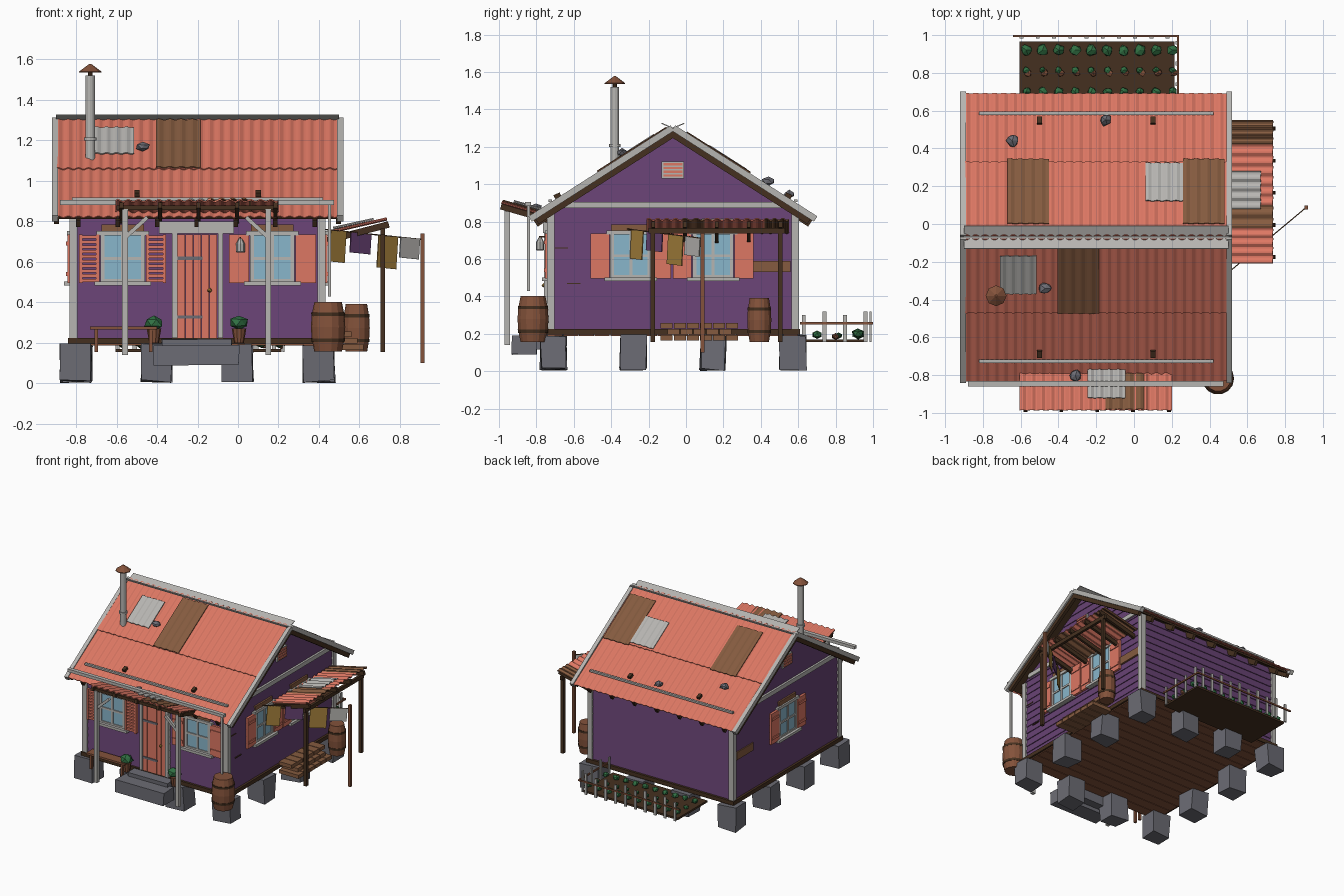
import bpy, bmesh, math, random
from mathutils import Vector as V

if "Cube" in bpy.data.objects:
    bpy.data.objects.remove(bpy.data.objects["Cube"])

random.seed(4)

def mat(name, r, g, b):
    m = bpy.data.materials.new(name)
    m.diffuse_color = (r, g, b, 1)
    m.use_nodes = True
    m.node_tree.nodes["Principled BSDF"].inputs["Base Color"].default_value = m.diffuse_color
    return m

PURPLE = mat("purple paint", .138, .055, .172)
CORAL = mat("coral", .72, .185, .125)
RUST = mat("rust brown", .235, .105, .05)
WHITE = mat("weathered white", .47, .46, .44)
DARK = mat("dark wood", .06, .03, .014)
STONE = mat("stone grey", .15, .15, .175)
GLASS = mat("pale glass", .25, .47, .6)
GREEN = mat("leaf green", .03, .16, .055)
OCHRE = mat("ochre cloth", .38, .22, .045)
BARREL = mat("red brown wood", .23, .085, .043)

def make(name, m, bm):
    bmesh.ops.recalc_face_normals(bm, faces=bm.faces)
    me = bpy.data.meshes.new(name)
    bm.to_mesh(me)
    bm.free()
    me.materials.append(m)
    ob = bpy.data.objects.new(name, me)
    bpy.context.collection.objects.link(ob)
    return ob

def box(name, m, x0, x1, y0, y1, z0, z1, jitter=0):
    bm = bmesh.new()
    bmesh.ops.create_cube(bm, size=1)
    for v in bm.verts:
        v.co = V(((x0 + x1) / 2 + v.co.x * (x1 - x0), (y0 + y1) / 2 + v.co.y * (y1 - y0),
                  (z0 + z1) / 2 + v.co.z * (z1 - z0)))
        v.co += V([random.uniform(-jitter, jitter) for _ in range(3)])
    return make(name, m, bm)

def beam(name, m, a, b, w, h):
    """Board from a to b, w wide sideways and h deep."""
    a, b = V(a), V(b)
    d = (b - a).normalized()
    side = V((0, 0, 1)).cross(d).normalized()
    up = d.cross(side)
    bm = bmesh.new()
    bmesh.ops.create_cube(bm, size=1)
    for v in bm.verts:
        v.co = (a + b) / 2 + d * v.co.x * (b - a).length + side * v.co.y * w + up * v.co.z * h
    return make(name, m, bm)

def lathe(name, m, c, profile, n=12):
    """Closed turned shape from (radius, height) pairs."""
    bm = bmesh.new()
    rings = [[bm.verts.new((c[0] + r * math.cos(t * math.tau / n), c[1] + r * math.sin(t * math.tau / n), z))
              for t in range(n)] for r, z in profile]
    for p, q in zip(rings, rings[1:]):
        for i in range(n):
            bm.faces.new((p[i], p[(i + 1) % n], q[(i + 1) % n], q[i]))
    bm.faces.new(rings[0])
    bm.faces.new(rings[-1])
    return make(name, m, bm)

def blob(name, m, c, r, squash=.8):
    bm = bmesh.new()
    bmesh.ops.create_icosphere(bm, subdivisions=1, radius=r)
    for v in bm.verts:
        v.co = v.co * random.uniform(.75, 1.15)
        v.co = V(c) + V((v.co.x, v.co.y, v.co.z * squash))
    return make(name, m, bm)

def sheet(name, m, a, b, c, amp=.006):
    """Corrugated sheet: a-b is the wavy edge, a-c the straight run."""
    a, b, c = V(a), V(b), V(c)
    nrm = (b - a).cross(c - a).normalized()
    nrm = -nrm if nrm.z < 0 else nrm
    n = max(6, round((b - a).length / .05) * 6)
    bm = bmesh.new()
    rows = []
    for i in range(n + 1):
        p = a + (b - a) * i / n + nrm * amp * math.sin(i * math.tau / 6)
        rows.append([bm.verts.new(p + off + nrm * t) for off, t in
                     ((V(), 0), (c - a, 0), (c - a, -.006), (V(), -.006))])
    for p, q in zip(rows, rows[1:]):
        for k in range(4):
            bm.faces.new((p[k], p[(k + 1) % 4], q[(k + 1) % 4], q[k]))
    bm.faces.new(rows[0])
    bm.faces.new(rows[-1])
    return make(name, m, bm)

CX, CY, HX, HY = -.2, -.07, .615, .655

def roof(x, s, d, off=0):
    """Point on the roof: s is the side, d the distance from the ridge."""
    return V((x, CY + s * (d + off * .54), 1.295 - .64 * d + off * .84))

# Lapped siding, one tapering course at a time up into the gable
bm = bmesh.new()
z, step = .21, .054
while z < 1.24:
    rings = []
    for zz, e in ((z, .009), (z + step, .003)):
        hy = min(HY, (1.275 - zz) / .64)
        rings.append([bm.verts.new((CX + sx * (HX + e), CY + sy * (max(hy, .01) + e * (hy >= HY)), zz))
                      for sx, sy in ((-1, -1), (1, -1), (1, 1), (-1, 1))])
    bm.faces.new(rings[0])
    bm.faces.new(rings[1])
    for i in range(4):
        j = (i + 1) % 4
        bm.faces.new((rings[0][i], rings[0][j], rings[1][j], rings[1][i]))
    z += step
make("siding_walls", PURPLE, bm)

# Floor planks, skirt and foundation blocks
box("floor_frame", DARK, CX - .64, CX + .64, CY - .68, CY + .68, .195, .225)
for i in range(16):
    y = CY - .67 + i * .084
    box("floor_plank", BARREL, CX - .625, CX + .625, y, y + .08, .188, .2)
for i in range(4):
    for j in range(4):
        if i in (0, 3) or j in (0, 3):
            x, y = -.8 + .4 * i, -.71 + .427 * j
            box("foundation_block", STONE, x - .075, x + .075, y - .068, y + .068, .01, .19, .008)

# Corner boards
for sx in (-1, 1):
    for sy in (-1, 1):
        x, y = CX + sx * .613, CY + sy * .653
        box("corner_board", WHITE, x - .02, x + .02, y - .02, y + .02, .225, .85)

def wbox(wall, name, m, u0, u1, o0, o1, z0, z1):
    """Box on a wall: u along the wall, o outward from it."""
    if wall == "front":
        return box(name, m, u0, u1, CY - HY - o1, CY - HY - o0, z0, z1)
    s = 1 if wall == "right" else -1
    xs = sorted((CX + s * (HX + o0), CX + s * (HX + o1)))
    return box(name, m, xs[0], xs[1], u0, u1, z0, z1)

def window(wall, u, louvred=False):
    wbox(wall, "window_glass", GLASS, u - .1, u + .1, 0, .017, .5, .735)
    for a, b, c, d in ((-.11, -.09, .5, .735), (.09, .11, .5, .735), (-.008, .008, .5, .735),
                       (-.1, .1, .61, .625), (-.1, .1, .5, .515)):
        wbox(wall, "window_bar", WHITE, u + a, u + b, 0, .024, c, d)
    wbox(wall, "window_sill", WHITE, u - .14, u + .14, 0, .045, .482, .502)
    wbox(wall, "window_lintel", WHITE, u - .13, u + .13, 0, .03, .73, .752)
    wbox(wall, "window_head_board", RUST, u - .105, u + .105, 0, .018, .752, .785)
    for s in (-1, 1):
        c = u + s * .165
        if louvred:
            for e in (-.042, .042):
                wbox(wall, "shutter_stile", CORAL, c + e - .008, c + e + .008, .01, .035, .495, .735)
            for k in range(10):
                wbox(wall, "shutter_slat", CORAL, c - .04, c + .04, .01, .028, .5 + k * .0238, .515 + k * .0238)
        else:
            wbox(wall, "shutter", CORAL, c - .05, c + .05, .01, .028, .495, .735)
            for k in (.53, .68):
                wbox(wall, "shutter_batten", CORAL, c - .045, c + .045, .028, .034, k, k + .02)

window("front", CX - .37, True)
window("front", CX + .37)
window("right", -.295)
window("right", .145)
window("left", CY)

# Gable bands, vents, repair boards and cracks
for wall in ("left", "right"):
    wbox(wall, "gable_band", WHITE, CY - .6, CY + .6, 0, .02, .872, .905)
    wbox(wall, "vent_frame", WHITE, CY - .06, CY + .06, 0, .018, 1.03, 1.12)
    for k in range(4):
        wbox(wall, "vent_slat", CORAL, CY - .05, CY + .05, .0, .026, 1.04 + k * .02, 1.052 + k * .02)
    wbox(wall, "repair_board", RUST, .35, .56, 0, .018, .53, .59)
for u, zz in ((-.7, .655), (-.635, .465)):
    wbox("right", "wall_crack", DARK, u, u + .07, 0, .011, zz, zz + .007)

# Door
for k in range(5):
    wbox("front", "door_plank", CORAL, -.3 + k * .04, -.263 + k * .04, 0, .025, .225, .735)
for u in (-.325, -.1):
    wbox("front", "door_jamb", WHITE, u, u + .025, 0, .035, .225, .74)
wbox("front", "door_lintel", WHITE, -.39, -.02, 0, .04, .74, .8)
for zz in (.32, .61):
    wbox("front", "door_hinge", STONE, -.3, -.175, .024, .031, zz, zz + .016)
blob("door_knob", OCHRE, (-.14, CY - HY - .035, .46), .014)

# Roof: deck, sheets in two courses, patches, flared ridge cap and barge boards
def roof_sheet(name, m, x0, x1, s, d0, d1, o0, o1, amp=.006):
    sheet(name, m, roof(x0, s, d0, o0), roof(x1, s, d0, o0), roof(x0, s, d1, o1), amp)

for s in (-1, 1):
    beam("roof_deck", DARK, roof(CX, s, 0, -.005), roof(CX, s, .74, -.005), 1.37, .014)
    roof_sheet("lower_roof_sheet", CORAL, -.9, .49, s, .36, .755, .01, .014, .0045)
    roof_sheet("upper_roof_sheet", CORAL, -.9, .49, s, 0, .39, .016, .02, .0045)
    beam("ridge_cap", WHITE, (CX, CY - s * .005, 1.297), (CX, CY + s * .06, 1.325), 1.4, .006)
    for x in (-.905, .505):
        beam("barge_board", WHITE, roof(x, s, 0, .006), roof(x, s, .76, .006), .03, .034)
    for x in (-.897, .497):
        beam("barge_rafter", DARK, roof(x, s, 0, -.026), roof(x, s, .74, -.026), .024, .03)
    for k in range(7):
        x = -.79 + k * .195
        beam("rafter_tail", DARK, roof(x, s, .6, -.03), roof(x, s, .75, -.03), .022, .04)
    # Snow rail
    beam("snow_rail", WHITE, roof(-.82, s, .64, .03), roof(.42, s, .64, .03), .018, .014)
    for x in (-.5, .1):
        beam("snow_rail_bracket", DARK, roof(x, s, .585, .03), roof(x, s, .615, .035), .025, .022)
roof_sheet("rust_sheet", RUST, -.405, -.185, -1, .02, .39, .026, .028, .004)
roof_sheet("rust_sheet", RUST, -.67, -.45, 1, .06, .4, .026, .028, .004)
roof_sheet("rust_sheet", RUST, .26, .48, 1, .06, .4, .026, .028, .004)
roof_sheet("pale_patch", WHITE, -.71, -.515, -1, .085, .285, .03, .03, .004)
roof_sheet("pale_patch", WHITE, .06, .26, 1, .178, .378, .03, .03, .004)
for x, s, d in ((-.47, -1, .25), (-.31, -1, .71), (-.645, 1, .49), (-.15, 1, .6)):
    blob("roof_stone", STONE, roof(x, s, d, .04), .036, .65)

# Gutter and downpipe
box("gutter", WHITE, -.88, .475, -.86, -.83, .882, .905)
box("downpipe", WHITE, .445, .46, -.85, -.835, .43, .885)

# Stove pipe
lathe("stove_pipe", WHITE, (-.73, -.38), [(.023, 1.08), (.023, 1.52)])
lathe("pipe_collar", WHITE, (-.73, -.38), [(.031, 1.2), (.031, 1.215)])
lathe("pipe_stem", DARK, (-.73, -.38), [(.012, 1.5), (.012, 1.545)], 8)
lathe("pipe_cap", BARREL, (-.73, -.38), [(.055, 1.535), (.055, 1.54), (.006, 1.577)], 8)

# Porch
sheet("porch_sheet", CORAL, (-.605, -.775, .845), (.2, -.775, .845), (-.605, -.985, .905))
sheet("porch_rust_sheet", RUST, (-.15, -.79, .857), (.07, -.79, .857), (-.15, -.98, .912))
sheet("porch_pale_patch", WHITE, (-.245, -.77, .868), (-.045, -.77, .868), (-.245, -.92, .91))
box("porch_beam", DARK, -.6, .2, -.965, -.945, .855, .878)
for k in range(5):
    x = -.575 + k * .19
    beam("porch_rafter", DARK, (x, -.73, .805), (x, -.99, .88), .02, .03)
for x, s in ((-.558, 1), (.15, -1)):
    box("porch_post", WHITE, x - .014, x + .014, -.97, -.942, .14, .86)
    beam("porch_brace", WHITE, (x, -.955, .72), (x + s * .11, -.955, .82), .02, .02)

# Front steps, bench, planters and lantern
box("lower_step", STONE, -.415, .005, -.93, -.8, .088, .19, .004)
box("upper_step", STONE, -.375, -.03, -.83, -.73, .12, .215, .004)
box("bench_seat", BARREL, -.73, -.4, -.84, -.76, .265, .28)
for x in (-.71, -.44):
    for y in (-.83, -.78):
        box("bench_leg", BARREL, x, x + .018, y, y + .018, .155, .265)
for x in (-.415, .005):
    lathe("plant_pot", BARREL, (x, -.79), [(.024, .2), (.036, .27)], 10)
    blob("pot_plant", GREEN, (x, -.79, .3), .052, .75)
lathe("lantern", WHITE, (.012, -.78), [(.018, .645), (.022, .65), (.022, .69), (.008, .715)], 8)
beam("lantern_hook", DARK, (.012, -.72, .72), (.012, -.785, .72), .008, .008)

# Side awning
for y0, y1, m in ((-.21, -.02, CORAL), (-.02, .1, RUST), (.1, .42, CORAL), (.42, .55, RUST)):
    sheet("awning_sheet", m, (.43, y0, .745), (.43, y1, .745), (.735, y0, .815))
sheet("awning_patch", WHITE, (.47, .08, .768), (.47, .28, .768), (.67, .08, .812))
box("awning_beam", DARK, .705, .725, -.2, .53, .735, .765)
for k in range(5):
    y = -.175 + k * .17
    beam("awning_rafter", DARK, (.42, y, .7), (.745, y, .785), .02, .032)
for y in (-.178, .505):
    box("awning_post", DARK, .703, .727, y - .012, y + .012, .155, .74)

# Washing line
A, B = V((.43, -.315, .76)), V((.912, .088, .71))
box("line_pole", BARREL, .902, .922, .078, .098, .1, .74)
beam("washing_line", DARK, A, B, .006, .006)
for x0, x1, h, m in ((.455, .53, .155, OCHRE), (.555, .655, .1, PURPLE), (.69, .785, .16, OCHRE), (.8, .895, .1, WHITE)):
    p, q = [A + (B - A) * (x - A.x) / (B.x - A.x) for x in (x0, x1)]
    beam("washing", m, p - V((0, 0, h / 2)), q - V((0, 0, h / 2)), .006, h)

# Barrels
for x, y, r, h in ((.445, -.818, .085, .245), (.585, .392, .066, .235)):
    lathe("barrel", BARREL, (x, y), [(r * .8, .156), (r * .95, .156 + h * .25), (r, .156 + h * .5),
                                     (r * .95, .156 + h * .75), (r * .8, .156 + h)], 14)
    for f in (.2, .72):
        lathe("barrel_hoop", DARK, (x, y), [(r * .965, .156 + h * f), (r * .985, .156 + h * (f + .07))], 14)

# Stacked timber beside the wall
for row in range(3):
    for k in range(6 - row % 2):
        y = -.135 + k * .07 + row % 2 * .035
        box("timber_block", RUST, .45, .62 - row * .03, y, y + .064, .165 + row * .032, .193 + row * .032)

# Vegetable bed and picket fence
box("garden_bed", DARK, -.605, .215, .6, .965, .155, .17)
for k in range(10):
    x = -.57 + k * .086
    blob("cabbage", GREEN, (x, .92, .2), .034)
    blob("seedling", GREEN, (x, .815, .19), .02)
    blob("seedling_root", BARREL, (x + .01, .8, .186), .021)
    blob("cabbage", GREEN, (x, .7, .195), .026)
    box("picket", WHITE, x - .036, x - .016, .982, .993, .155, .3 + .02 * (k % 2))
for k in range(4):
    box("side_picket", WHITE, .22, .23, .62 + k * .11, .64 + k * .11, .155, .3 + .02 * (k % 2))
box("fence_rail", BARREL, -.64, .232, .991, 1.0, .25, .262)
box("side_fence_rail", BARREL, .228, .238, .61, 1.0, .25, .262)
